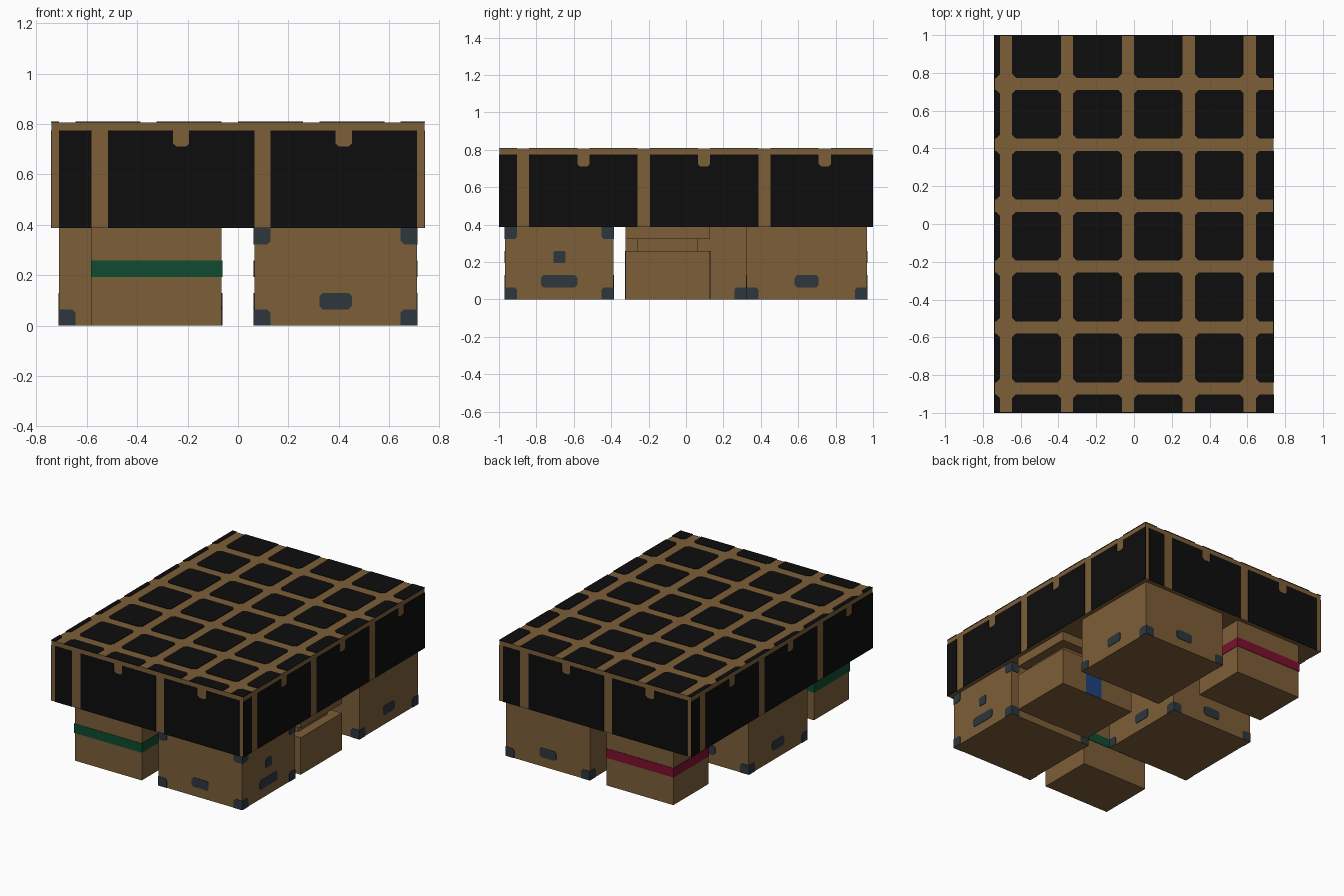
import bpy, bmesh, math
from mathutils import Matrix, Vector

if "Cube" in bpy.data.objects:
    bpy.data.objects.remove(bpy.data.objects["Cube"])

U = 1 / 15.5      # layout module
T = 0.003         # thickness of painted plates


def material(name, rgb):
    m = bpy.data.materials.new(name)
    m.diffuse_color = (*rgb, 1)
    m.use_nodes = True
    m.node_tree.nodes["Principled BSDF"].inputs["Base Color"].default_value = m.diffuse_color
    return m


CARDBOARD = material("cardboard brown", (0.205, 0.112, 0.040))
BLACK = material("cover black", (0.004, 0.004, 0.004))
SLATE = material("slate grey", (0.026, 0.038, 0.048))
GREEN = material("tape green", (0.0044, 0.072, 0.029))
CRIMSON = material("tape crimson", (0.20, 0.005, 0.028))
BLUE = material("tape blue", (0.014, 0.053, 0.205))


def finish(bm, name, mat):
    bmesh.ops.recalc_face_normals(bm, faces=bm.faces)
    me = bpy.data.meshes.new(name)
    bm.to_mesh(me)
    bm.free()
    me.materials.append(mat)
    ob = bpy.data.objects.new(name, me)
    bpy.context.collection.objects.link(ob)
    return ob


def block(name, x, y, z, mat, grow=0.0):
    """Box from ranges in modules, grown sideways by a small distance."""
    bm = bmesh.new()
    bmesh.ops.create_cube(bm, size=1)
    for v in bm.verts:
        for i, (a, b) in enumerate((x, y, z)):
            g = grow if i < 2 else 0
            v.co[i] = b * U + g if v.co[i] > 0 else a * U - g
    return finish(bm, name, mat)


def prism(bm, pts, push):
    """Thin plate: a polygon pushed out along a vector."""
    f = bm.faces.new([bm.verts.new(p) for p in pts])
    ext = bmesh.ops.extrude_face_region(bm, geom=[f])["geom"]
    moved = [g for g in ext if isinstance(g, bmesh.types.BMVert)]
    bmesh.ops.translate(bm, verts=moved, vec=push)


def clipped(s0, s1, z0, z1, c=0.2):
    """Rectangle with cut corners."""
    return [(s0 + c, z0), (s1 - c, z0), (s1, z0 + c), (s1, z1 - c),
            (s1 - c, z1), (s0 + c, z1), (s0, z1 - c), (s0, z0 + c)]


def side_plates(bm, polys, k, dist, centre=(0, 0)):
    """Plates on side k: 0 front, 1 right, 2 back, 3 left."""
    rot = Matrix.Rotation(k * math.pi / 2, 3, 'Z')
    c = Vector((centre[0] * U, centre[1] * U, 0))
    for poly in polys:
        pts = [c + rot @ Vector((s * U, -dist, z * U)) for s, z in poly]
        prism(bm, pts, rot @ Vector((0, -T, 0)))


# Cover body
block("cover_body", (-11.5, 11.5), (-15.5, 15.5), (6, 12.5), CARDBOARD, -T)

# Square panels on the top of the cover
bm = bmesh.new()
for i in range(-3, 3):
    for j in range(-4, 4):
        x0, y0 = 5 * i, 5 * j + 2
        pts = []
        for x, y in clipped(x0, x0 + 4, y0, y0 + 4, 0.3):
            p = (max(-11.5, min(11.5, x)), max(-15.5, min(15.5, y)))
            if p not in pts:
                pts.append(p)
        area = (max(p[0] for p in pts) - min(p[0] for p in pts)) * \
               (max(p[1] for p in pts) - min(p[1] for p in pts))
        if area > 0.1:
            prism(bm, [Vector((x * U, y * U, 12.5 * U)) for x, y in pts],
                  Vector((0, 0, T)))
finish(bm, "cover_top_panels", BLACK)


def notched(a, b, n=None):
    """Side panel with an optional notch in its upper edge."""
    notch = [] if n is None else [
        (n + 1, 12), (n + 1, 11.2), (n + 0.8, 11), (n + 0.2, 11),
        (n, 11.2), (n, 12)]
    return [(a, 6), (b, 6), (b, 12)] + notch + [(a, 12)]


# Panels on the sides of the cover
short_side = [notched(-11, -9), notched(-8, 1, -4), notched(2, 11, 6)]
long_side = [notched(-15.5, -14), notched(-13, -4, -9),
             notched(-3, 6, 1), notched(7, 15.5, 11)]
bm = bmesh.new()
for k in range(4):
    side_plates(bm, long_side if k % 2 else short_side, k,
                (11.5 if k % 2 else 15.5) * U - T)
finish(bm, "cover_side_panels", BLACK)


def reinforced_crate(name, x, y, top_corners=False, wide_sides=False):
    """Carton with corner guards and grip plates."""
    block(name, x, y, (0, 6), CARDBOARD)
    centre = ((x[0] + x[1]) / 2, (y[0] + y[1]) / 2)
    hx, hy = (x[1] - x[0]) / 2, (y[1] - y[0]) / 2
    guards, grips = bmesh.new(), bmesh.new()
    for k in range(4):
        w, d = (hy, hx) if k % 2 else (hx, hy)
        polys = []
        for m in (-1, 1):
            guard = [(m * w, 0), (m * (w - 1), 0), (m * (w - 1), 0.8),
                     (m * (w - 0.8), 1), (m * w, 1)]
            polys.append(guard)
            if top_corners:
                polys.append([(s, 6 - z) for s, z in guard])
        side_plates(guards, polys, k, d * U, centre)
        if wide_sides and k % 2:
            plates = [clipped(-1.5, 1.5, 1, 2), clipped(-0.5, 0.5, 3, 4, 0.1)]
        else:
            plates = [clipped(-1, 1, 1, 2)]
        side_plates(grips, plates, k, d * U, centre)
    finish(guards, name + "_corner_guards", SLATE)
    finish(grips, name + "_grips", SLATE)


reinforced_crate("front_right_crate", (1, 11), (-15, -6), True, True)
reinforced_crate("back_right_crate", (1, 11), (5, 15))
reinforced_crate("middle_left_crate", (-11, -1), (-5, 5))

# Taped cartons at the left front and left back
for name, y, tape in (("front_left_carton", (-15, -9), GREEN),
                      ("back_left_carton", (9, 15), CRIMSON)):
    block(name, (-9, -1), y, (0, 6), CARDBOARD)
    block(name + "_tape", (-9, -1), y, (3, 4), tape, T)

# Low carton with a neck and lid, middle right
block("low_carton", (2, 11), (-5, 2), (0, 4), CARDBOARD)
block("low_carton_neck", (3, 10), (-4, 1), (4, 5), CARDBOARD)
block("low_carton_lid", (2, 11), (-5, 2), (5, 6), CARDBOARD)
bm = bmesh.new()
strip = [(-0.5, 0), (1.5, 0), (1.5, 4), (-0.5, 4)]
side_plates(bm, [strip], 0, 3.5 * U, (6.5, -1.5))
side_plates(bm, [[(-s, z) for s, z in strip]], 2, 3.5 * U, (6.5, -1.5))
finish(bm, "low_carton_tape", BLUE)
